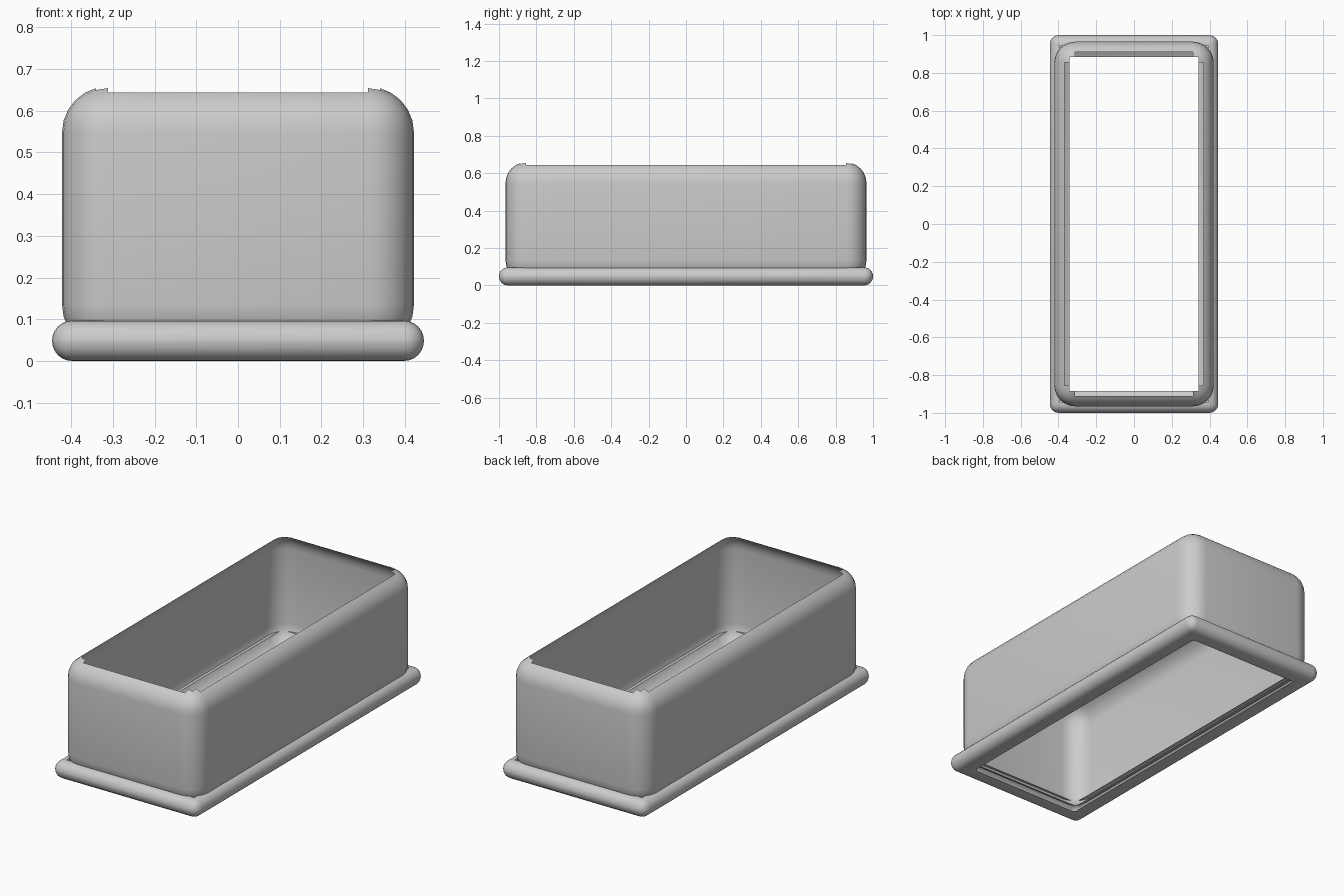
import bpy
import bmesh

old = bpy.data.objects.get("Cube")
if old:
    bpy.data.objects.remove(old)

grey = bpy.data.materials.new("plain grey")
grey.use_nodes = True
colour = (0.6, 0.6, 0.6, 1)
grey.diffuse_color = colour
grey.node_tree.nodes["Principled BSDF"].inputs["Base Color"].default_value = colour


def rounded_box(half_x, half_y, low, high, radius):
    """Box with every edge rounded."""
    bm = bmesh.new()
    bmesh.ops.create_cube(bm, size=2)
    for v in bm.verts:
        v.co.x *= half_x
        v.co.y *= half_y
        v.co.z = high if v.co.z > 0 else low
    bmesh.ops.bevel(bm, geom=bm.edges[:], offset=radius, offset_type='OFFSET',
                    segments=6, profile=0.5, affect='EDGES')
    bm.normal_update()
    return bm


def remove(bm, faces):
    bmesh.ops.delete(bm, geom=faces, context='FACES')


def finish(bm, name):
    mesh = bpy.data.meshes.new(name)
    bm.to_mesh(mesh)
    bm.free()
    mesh.materials.append(grey)
    obj = bpy.data.objects.new(name, mesh)
    bpy.context.collection.objects.link(obj)
    bpy.ops.object.select_all(action='DESELECT')
    obj.select_set(True)
    bpy.context.view_layer.objects.active = obj
    bpy.ops.object.shade_smooth_by_angle(angle=0.7)


# Thin open-topped body, its rim a little higher at the corners
HX, HY, LOW, TOP, R = 0.422, 0.965, 0.025, 0.658, 0.11
body = rounded_box(HX, HY, LOW, TOP, R)
opening = []
for f in body.faces:
    c = f.calc_center_median()
    at_corner = abs(c.x) > HX - R and abs(c.y) > HY - R
    rim = TOP - (0.005 if at_corner else 0.014)
    if c.z > rim or c.z < LOW + 0.004:
        opening.append(f)
remove(body, opening)
finish(body, "tray_body")

# Rounded base flange with a flat underside and a rectangular hole
flange = rounded_box(0.446, 1.0, 0, 0.097, 0.0484)
for up, width in ((1, 0.01), (-1, 0.078)):
    face = max(flange.faces, key=lambda f: f.normal.z * up * f.calc_area())
    bmesh.ops.inset_individual(flange, faces=[face], thickness=width)
    if up < 0:
        bmesh.ops.bevel(flange, geom=face.verts[:], offset=0.015,
                        segments=2, profile=0.5, affect='VERTICES')
        flange.normal_update()
        face = max(flange.faces, key=lambda f: -f.normal.z * f.calc_area())
    remove(flange, [face])
finish(flange, "base_flange")
